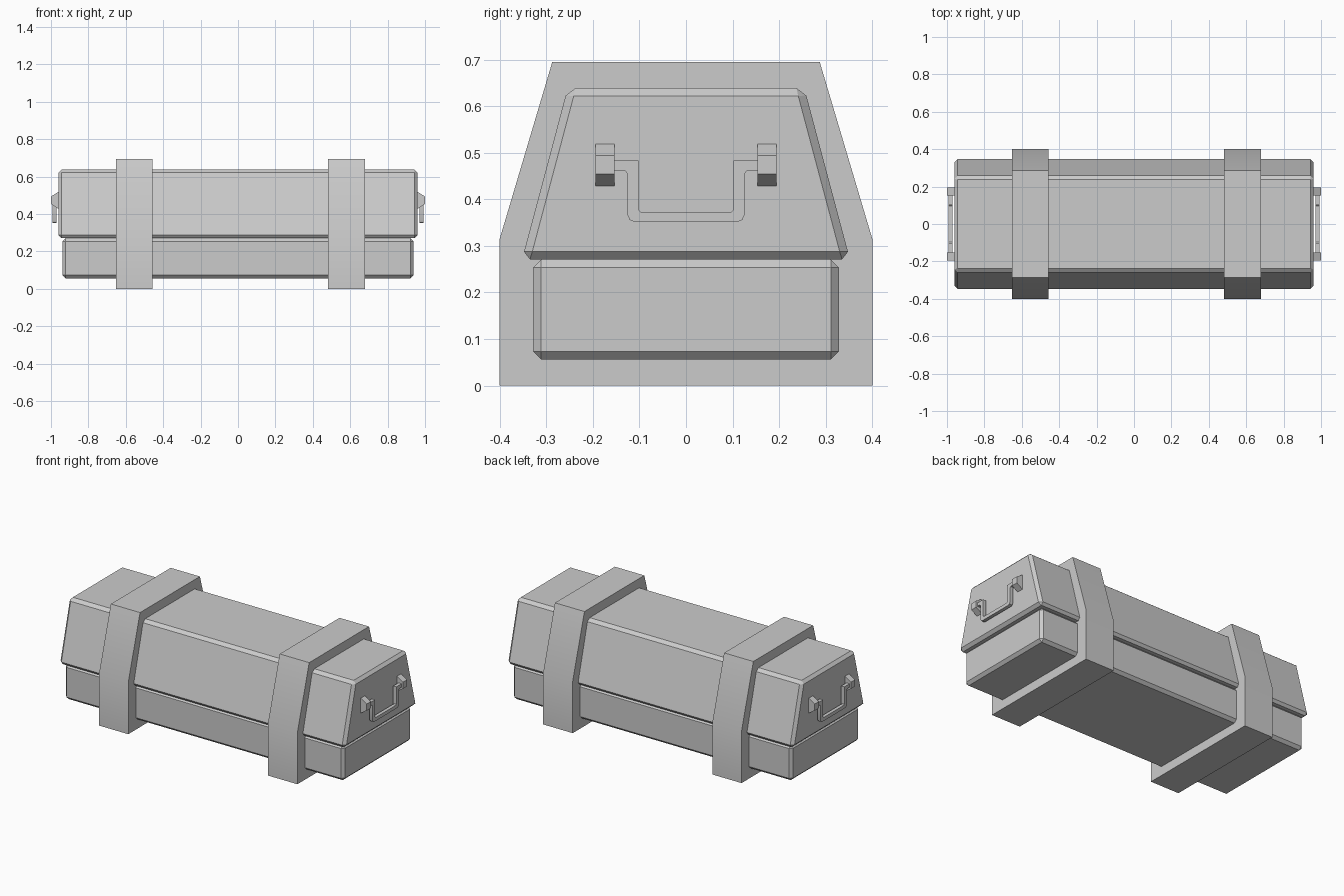
import bpy, bmesh

if "Cube" in bpy.data.objects:
    bpy.data.objects.remove(bpy.data.objects["Cube"])


def prism(name, profile, x0, x1, bevel=0.0):
    """Extrude a (y, z) profile along x, optionally chamfering every edge."""
    bm = bmesh.new()
    face = bm.faces.new([bm.verts.new((x0, y, z)) for y, z in profile])
    ext = bmesh.ops.extrude_face_region(bm, geom=[face])
    verts = [v for v in ext["geom"] if isinstance(v, bmesh.types.BMVert)]
    bmesh.ops.translate(bm, verts=verts, vec=(x1 - x0, 0, 0))
    if bevel:
        bmesh.ops.bevel(bm, geom=bm.edges[:], offset=bevel, segments=1,
                        profile=0.5, affect='EDGES')
    bmesh.ops.recalc_face_normals(bm, faces=bm.faces[:])
    return finish(name, bm)


def finish(name, bm):
    mesh = bpy.data.meshes.new(name)
    bm.to_mesh(mesh)
    bm.free()
    obj = bpy.data.objects.new(name, mesh)
    bpy.context.collection.objects.link(obj)
    bpy.ops.object.select_all(action='DESELECT')
    obj.select_set(True)
    bpy.context.view_layer.objects.active = obj
    bpy.ops.object.shade_smooth_by_angle(angle=0.52)
    return obj


def mirrored(half):
    """Complete a half outline (y > 0, bottom to top) across y = 0."""
    return half + [(-y, z) for y, z in reversed(half)]


# Chest body and tapered lid
prism("chest_base", mirrored([(0.328, 0.056), (0.328, 0.271)]), -0.938, 0.938, 0.017)
prism("chest_lid", mirrored([(0.352, 0.271), (0.254, 0.639)]), -0.96, 0.96, 0.017)

# Two wide straps that also act as feet
strap = mirrored([(0.40, 0.0), (0.40, 0.315), (0.287, 0.695)])
prism("strap_left", strap, -0.653, -0.457)
prism("strap_right", strap, 0.481, 0.679)

# Drop handle outline, and the bracket wedge's (x, z) section
handle_half = [(0.112, 0.352), (0.121, 0.356), (0.126, 0.368), (0.127, 0.456),
               (0.131, 0.462), (0.155, 0.462), (0.155, 0.483), (0.102, 0.483),
               (0.102, 0.378), (0.097, 0.373)]
wedge = [(0.955, 0.425), (1.0, 0.454), (1.0, 0.494), (0.955, 0.522)]

for side, s in (("right", 1), ("left", -1)):
    prism("handle_" + side, mirrored(handle_half), s * 0.971, s * 0.992)
    for end, y0 in (("front", -0.194), ("back", 0.153)):
        bm = bmesh.new()
        face = bm.faces.new([bm.verts.new((s * x, y0, z)) for x, z in wedge])
        ext = bmesh.ops.extrude_face_region(bm, geom=[face])
        verts = [v for v in ext["geom"] if isinstance(v, bmesh.types.BMVert)]
        bmesh.ops.translate(bm, verts=verts, vec=(0, 0.041, 0))
        bmesh.ops.recalc_face_normals(bm, faces=bm.faces[:])
        finish(f"handle_bracket_{side}_{end}", bm)
